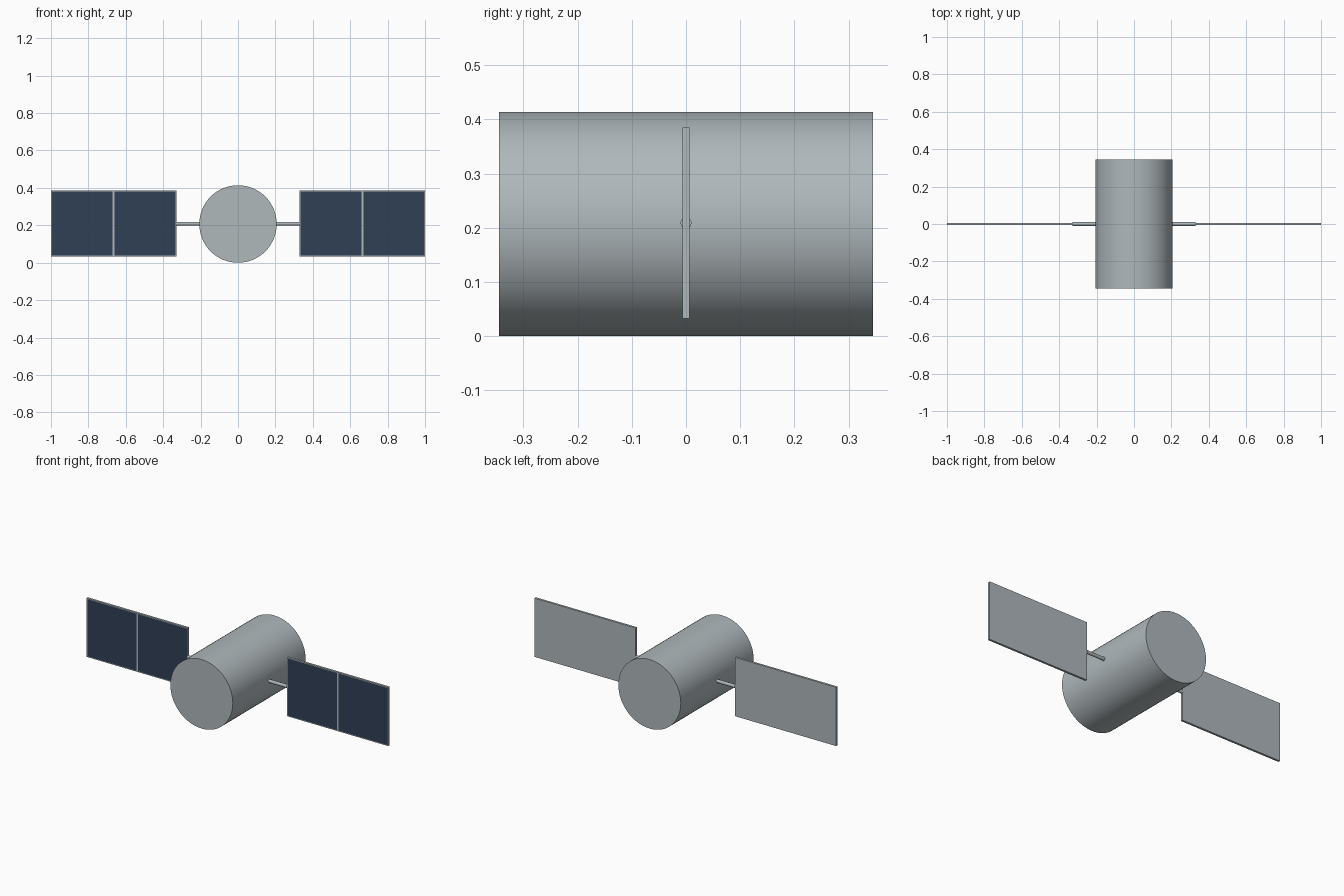
import bpy
import bmesh
import math
from mathutils import Matrix, Vector

cube = bpy.data.objects.get("Cube")
if cube:
    bpy.data.objects.remove(cube, do_unlink=True)

AXIS_Z = 0.207


def material(name, color):
    mat = bpy.data.materials.new(name)
    mat.use_nodes = True
    mat.diffuse_color = color
    mat.node_tree.nodes["Principled BSDF"].inputs["Base Color"].default_value = color
    return mat


metal = material("light grey metal", (0.43, 0.48, 0.50, 1))
cells = material("dark blue cells", (0.03, 0.05, 0.09, 1))


def cylinder(name, radius, length, location, rotation, sides):
    bpy.ops.mesh.primitive_cylinder_add(vertices=sides, radius=radius, depth=length,
                                        location=location, rotation=rotation)
    obj = bpy.context.object
    obj.name = name
    obj.data.materials.append(metal)
    bpy.ops.object.shade_smooth_by_angle(angle=math.radians(40))
    return obj


def solar_panel(name, x):
    bm = bmesh.new()
    bmesh.ops.create_cube(bm, size=1, matrix=Matrix.Diagonal((0.67, 0.013, 0.352, 1)))
    # Split into two halves, then inset a cell field in each front face
    bmesh.ops.bisect_plane(bm, geom=bm.verts[:] + bm.edges[:] + bm.faces[:],
                           plane_co=Vector((0, 0, 0)), plane_no=Vector((1, 0, 0)))
    bm.normal_update()
    front = [f for f in bm.faces if f.normal.y < -0.9]
    bmesh.ops.inset_individual(bm, faces=front, thickness=0.005, use_even_offset=True)
    for face in front:
        face.material_index = 1
    mesh = bpy.data.meshes.new(name)
    bm.to_mesh(mesh)
    bm.free()
    mesh.materials.append(metal)
    mesh.materials.append(cells)
    obj = bpy.data.objects.new(name, mesh)
    obj.location = (x, 0, AXIS_Z + 0.002)
    bpy.context.collection.objects.link(obj)


# Body lying along the front-back axis
cylinder("body", 0.207, 0.69, (0, 0, AXIS_Z), (math.pi / 2, 0, 0), 64)

# Support arms and solar panels on both sides
for side, sign in (("left", 1), ("right", -1)):
    cylinder(side + "_arm", 0.01, 0.14, (sign * 0.26, 0, AXIS_Z + 0.002),
             (0, math.pi / 2, 0), 24)
    solar_panel(side + "_solar_panel", sign * 0.665)
